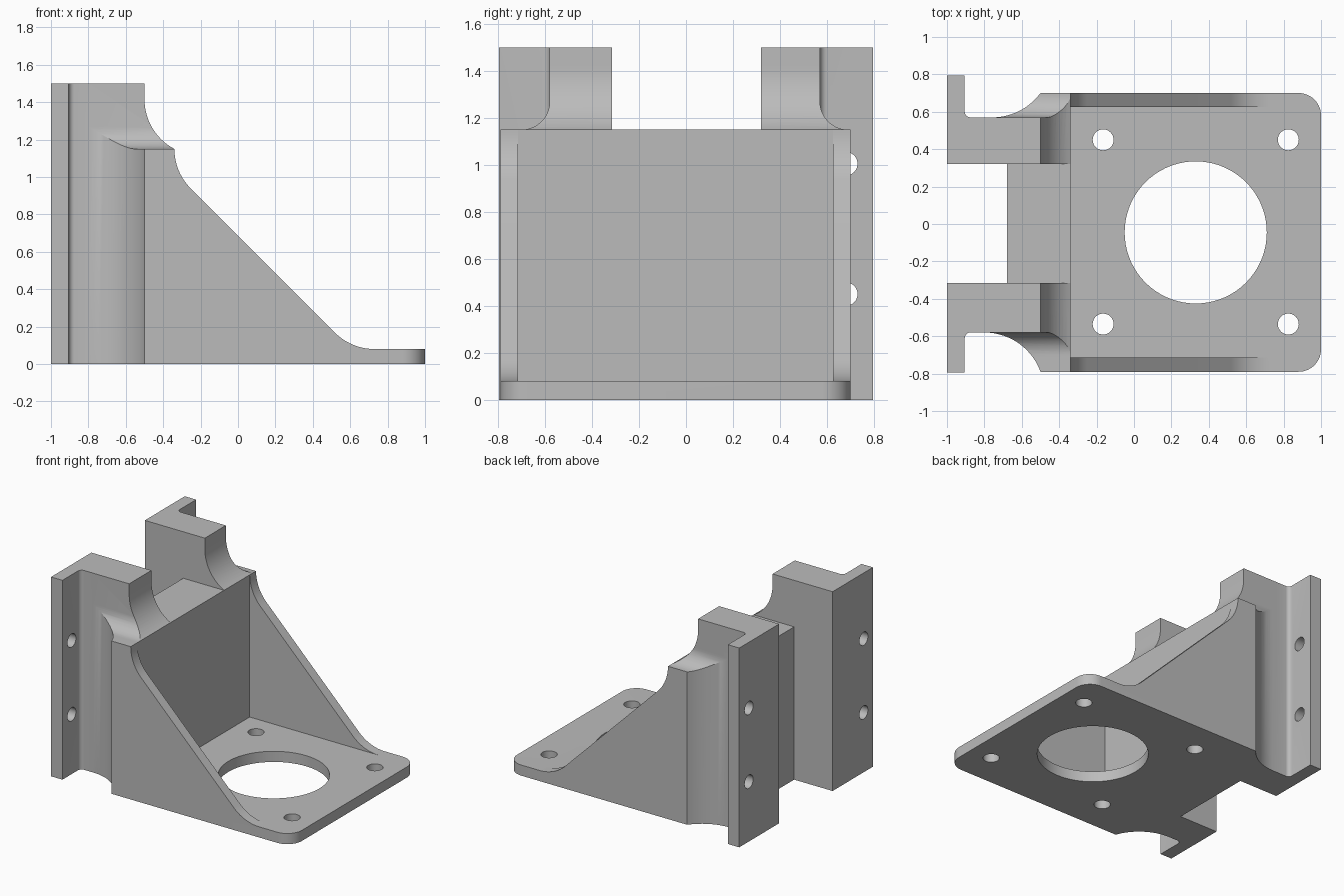
import bpy, bmesh, math

cube = bpy.data.objects.get("Cube")
if cube:
    bpy.data.objects.remove(cube, do_unlink=True)


def arc(cx, cy, r, start, end, steps=14):
    """Points on an arc, angles in degrees."""
    pts = []
    for i in range(steps + 1):
        a = math.radians(start + (end - start) * i / steps)
        pts.append((round(cx + r * math.cos(a), 4), round(cy + r * math.sin(a), 4)))
    return pts


def prism(name, pts, axis, low, high):
    """Extrude a flat outline along one axis."""
    place = {"x": lambda p, d: (d, p[0], p[1]),
             "y": lambda p, d: (p[0], d, p[1]),
             "z": lambda p, d: (p[0], p[1], d)}[axis]
    bm = bmesh.new()
    a = [bm.verts.new(place(p, low)) for p in pts]
    b = [bm.verts.new(place(p, high)) for p in pts]
    bm.faces.new(a)
    bm.faces.new(b)
    for i in range(len(pts)):
        j = (i + 1) % len(pts)
        bm.faces.new((a[i], a[j], b[j], b[i]))
    bmesh.ops.recalc_face_normals(bm, faces=bm.faces)
    mesh = bpy.data.meshes.new(name)
    bm.to_mesh(mesh)
    bm.free()
    obj = bpy.data.objects.new(name, mesh)
    bpy.context.collection.objects.link(obj)
    return obj


def rect(x0, x1, y0, y1):
    return [(x0, y0), (x1, y0), (x1, y1), (x0, y1)]


def circle(x, y, r, steps=32):
    return arc(x, y, r, 0, 360, steps)[:-1]


# Plan outline: posts with flanges, flared sides, rounded plate corners
plan = [(-1, -.795), (-.905, -.795)]
plan += arc(-.875, -.61, .03, 180, 90, 6)
plan += arc(-.8, -.9, .32, 90, 20.1)[:-1] + [(-.5, -.79)]
plan += arc(.88, -.67, .12, -90, 0) + arc(.88, .58, .12, 0, 90)
plan += [(-.5, .7)] + arc(-.758, .89, .32, -36.4, -90)[1:]
plan += arc(-.875, .6, .03, 270, 180, 6)
plan += [(-.905, .795), (-1, .795), (-1, .32), (-.68, .32), (-.68, -.315), (-1, -.315)]
bracket = prism("bracket", plan, "z", 0, 1.5)

# Side silhouette: post scoop, sloping wall, run-out to the plate
slope = [(-.5, 1.7)] + arc(-.2, 1.415, .3, 180, 242.15)[:-1] + [(-.34, 1.15)]
slope += arc(-.04, 1.15, .3, 180, 225)[1:] + arc(.73, .38, .3, 225, 270)
slope += [(1.2, .08), (1.2, 1.7)]

cutters = [
    prism("slope_cutter", slope, "y", -1.2, 1.2),
    prism("pocket_cutter", rect(-.34, 1.3, -.715, .625), "z", .08, 1.8),
    prism("saddle_cutter", rect(-.8, -.2, -.315, .32), "z", 1.15, 1.8),
]

# Curved shoulders outside each post
for side, y in ((1, .57), (-1, -.58)):
    curve = arc(.12, 1.27, .12, 180, 270)
    outline = [(0, 1.7)] + curve + [(.6, 1.15), (.6, 1.7)]
    outline = [(round(y + side * u, 4), z) for u, z in outline]
    cutters.append(prism("shoulder_cutter", outline, "x", -.8, .3))

# Plate holes
cutters.append(prism("bore_cutter", circle(.33, -.045, .38, 72), "z", -.2, .3))
for x in (-.165, .825):
    for y in (-.535, .45):
        cutters.append(prism("plate_hole_cutter", circle(x, y, .056), "z", -.2, .3))

# Flange holes
for y in (-.685, .68):
    for z in (.45, 1.005):
        cutters.append(prism("flange_hole_cutter", circle(y, z, .05), "x", -1.2, -.8))

bpy.ops.object.select_all(action="DESELECT")
bracket.select_set(True)
bpy.context.view_layer.objects.active = bracket
for cutter in cutters:
    cutter.hide_render = True
    mod = bracket.modifiers.new("cut", "BOOLEAN")
    mod.operation = "DIFFERENCE"
    mod.solver = "EXACT"
    mod.object = cutter
    bpy.ops.object.modifier_apply(modifier=mod.name)
    bpy.data.objects.remove(cutter, do_unlink=True)

# Plain grey finish
grey = bpy.data.materials.new("plain_grey")
grey.use_nodes = True
colour = (.5, .5, .5, 1)
grey.diffuse_color = colour
grey.node_tree.nodes["Principled BSDF"].inputs["Base Color"].default_value = colour
bracket.data.materials.clear()
bracket.data.materials.append(grey)
bpy.ops.object.shade_smooth_by_angle(angle=math.radians(25))
